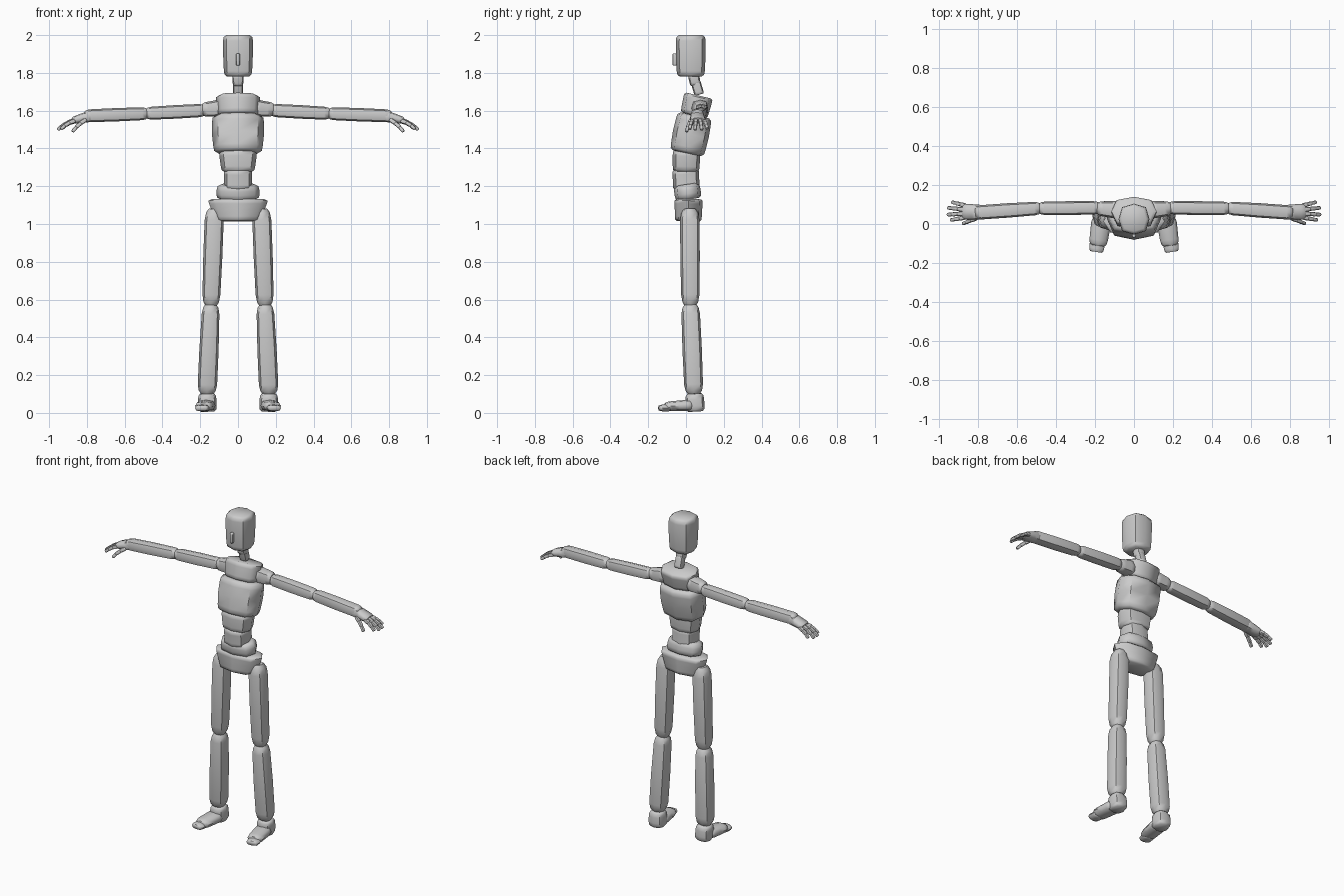
import bpy, math
from mathutils import Vector

grey = bpy.data.materials.new("mannequin grey")
grey.diffuse_color = (0.6, 0.6, 0.6, 1)
X, Y = Vector((1, 0, 0)), Vector((0, 1, 0))


def segment(name, p0, p1, s0, s1, ref=X, bevel=0.03, tip=0.65, bulge=1.0):
    """Eight-sided block from p0 to p1 with chamfered ends.
    s0, s1: half sizes (along ref, across ref) at each end."""
    p0, p1 = Vector(p0), Vector(p1)
    axis = p1 - p0
    length = axis.length
    axis.normalize()
    u = (ref - axis * ref.dot(axis)).normalized()
    v = axis.cross(u)
    e = min(bevel / length, 0.4)
    rings = [(0, tip), (e * 0.35, (1 + tip) / 2 + 0.06), (e, 1), (0.5, bulge),
             (1 - e, 1), (1 - e * 0.35, (1 + tip) / 2 + 0.06), (1, tip)]
    verts, faces = [], []
    for t, k in rings:
        c = p0.lerp(p1, t)
        a = (s0[0] + (s1[0] - s0[0]) * t) * k
        b = (s0[1] + (s1[1] - s0[1]) * t) * k
        for i in range(8):
            ang = i * math.pi / 4
            r = 1.09 if i % 2 else 1.0      # squarer than an ellipse
            verts.append(c + u * a * r * math.cos(ang) + v * b * r * math.sin(ang))
    for j in range(len(rings) - 1):
        for i in range(8):
            n = (i + 1) % 8
            faces.append((j * 8 + i, j * 8 + n, j * 8 + 8 + n, j * 8 + 8 + i))
    last = (len(rings) - 1) * 8
    faces.append(tuple(range(7, -1, -1)))
    faces.append(tuple(range(last, last + 8)))
    me = bpy.data.meshes.new(name)
    me.from_pydata(verts, [], faces)
    me.materials.append(grey)
    ob = bpy.data.objects.new(name, me)
    bpy.context.collection.objects.link(ob)
    bpy.ops.object.select_all(action='DESELECT')
    ob.select_set(True)
    bpy.context.view_layer.objects.active = ob
    bpy.ops.object.shade_smooth_by_angle(angle=math.radians(55))
    return ob


# head and neck
segment("head", (0, 0.025, 1.78), (0, 0.025, 2.0), (0.074, 0.074), (0.08, 0.08), tip=0.78, bulge=1.02)
segment("nose", (0, -0.06, 1.838), (0, -0.06, 1.902), (0.011, 0.012), (0.011, 0.012), bevel=0.01)
segment("neck_upper", (0, 0.05, 1.735), (0, 0.04, 1.79), (0.028, 0.028), (0.031, 0.03), bevel=0.015, tip=0.8)
segment("neck_lower", (0, 0.071, 1.685), (0, 0.05, 1.755), (0.027, 0.026), (0.027, 0.026), bevel=0.015, tip=0.8)

# torso, top to bottom
segment("upper_chest", (0, 0.042, 1.575), (0, 0.067, 1.68), (0.11, 0.073), (0.118, 0.078), bevel=0.025, tip=0.85)
segment("ribcage", (0, 0.005, 1.375), (0, 0.046, 1.575), (0.129, 0.093), (0.139, 0.094), bevel=0.035, tip=0.82, bulge=1.03)
segment("abdomen_upper", (0, 0.0, 1.275), (0, 0.003, 1.39), (0.087, 0.07), (0.103, 0.074), bevel=0.03, tip=0.83)
segment("abdomen_lower", (0, 0.003, 1.185), (0, -0.003, 1.288), (0.075, 0.07), (0.075, 0.07), bevel=0.025, tip=0.88)
segment("waist", (0, 0.014, 1.13), (0, 0.002, 1.21), (0.116, 0.07), (0.112, 0.07), bevel=0.03, tip=0.8)
segment("pelvis", (0, 0.012, 1.015), (0, 0.014, 1.132), (0.118, 0.07), (0.162, 0.075), bevel=0.025, tip=0.86)

for s, side in ((-1, "right"), (1, "left")):
    def limb(name, p0, p1, s0, s1, **kw):
        segment(side + "_" + name, (s * p0[0], *p0[1:]), (s * p1[0], *p1[1:]), s0, s1, **kw)

    # legs
    limb("thigh", (0.143, 0.023, 0.565), (0.124, 0.02, 1.08), (0.047, 0.048), (0.051, 0.052), bevel=0.06, tip=0.6, bulge=1.03)
    limb("shin", (0.164, 0.042, 0.1), (0.143, 0.023, 0.575), (0.052, 0.05), (0.046, 0.049), bevel=0.05, tip=0.62, bulge=1.04)
    # feet
    limb("heel", (0.161, 0.05, 0.008), (0.164, 0.045, 0.102), (0.05, 0.05), (0.048, 0.049), bevel=0.03, tip=0.78)
    limb("foot", (0.165, 0.03, 0.04), (0.185, -0.11, 0.034), (0.052, 0.031), (0.046, 0.025), bevel=0.03, tip=0.75)
    limb("toes", (0.185, -0.085, 0.026), (0.194, -0.143, 0.026), (0.04, 0.019), (0.037, 0.017), bevel=0.018, tip=0.8)

    # arms
    limb("shoulder", (0.085, 0.072, 1.615), (0.185, 0.08, 1.605), (0.046, 0.046), (0.036, 0.037), ref=Y, tip=0.85)
    limb("upper_arm", (0.175, 0.083, 1.602), (0.488, 0.08, 1.585), (0.034, 0.035), (0.034, 0.034), ref=Y, tip=0.65, bulge=1.04)
    limb("forearm", (0.478, 0.081, 1.585), (0.812, 0.058, 1.572), (0.034, 0.034), (0.037, 0.034), ref=Y, tip=0.65, bulge=1.04)
    limb("palm", (0.77, 0.06, 1.573), (0.876, 0.063, 1.548), (0.037, 0.032), (0.042, 0.019), ref=Y, bevel=0.025, tip=0.8)

    # fingers: base, two joints and tip
    fingers = {
        "index": ((0.862, 0.034, 1.548), (0.938, 0.02, 1.503)),
        "middle": ((0.868, 0.053, 1.55), (0.955, 0.048, 1.499)),
        "ring": ((0.868, 0.074, 1.55), (0.953, 0.083, 1.499)),
        "little": ((0.86, 0.094, 1.546), (0.932, 0.112, 1.506)),
        "thumb": ((0.805, 0.03, 1.553), (0.876, 0.002, 1.489)),
    }
    for finger, (a, b) in fingers.items():
        a, b = Vector(a), Vector(b)
        pts = [a + (b - a) * t for t in (0, 0.38, 0.72, 1)]
        for i in (1, 2):
            pts[i].z += 0.006                 # gentle curl
        for i in range(3):
            over = (pts[i + 1] - pts[i]) * 0.08
            r = 0.0115 - 0.001 * i
            limb(f"{finger}_{i + 1}", pts[i] - over * (i > 0), pts[i + 1] + over * (i < 2),
                 (r, r), (r, r), ref=Y, bevel=0.008, tip=0.7)
